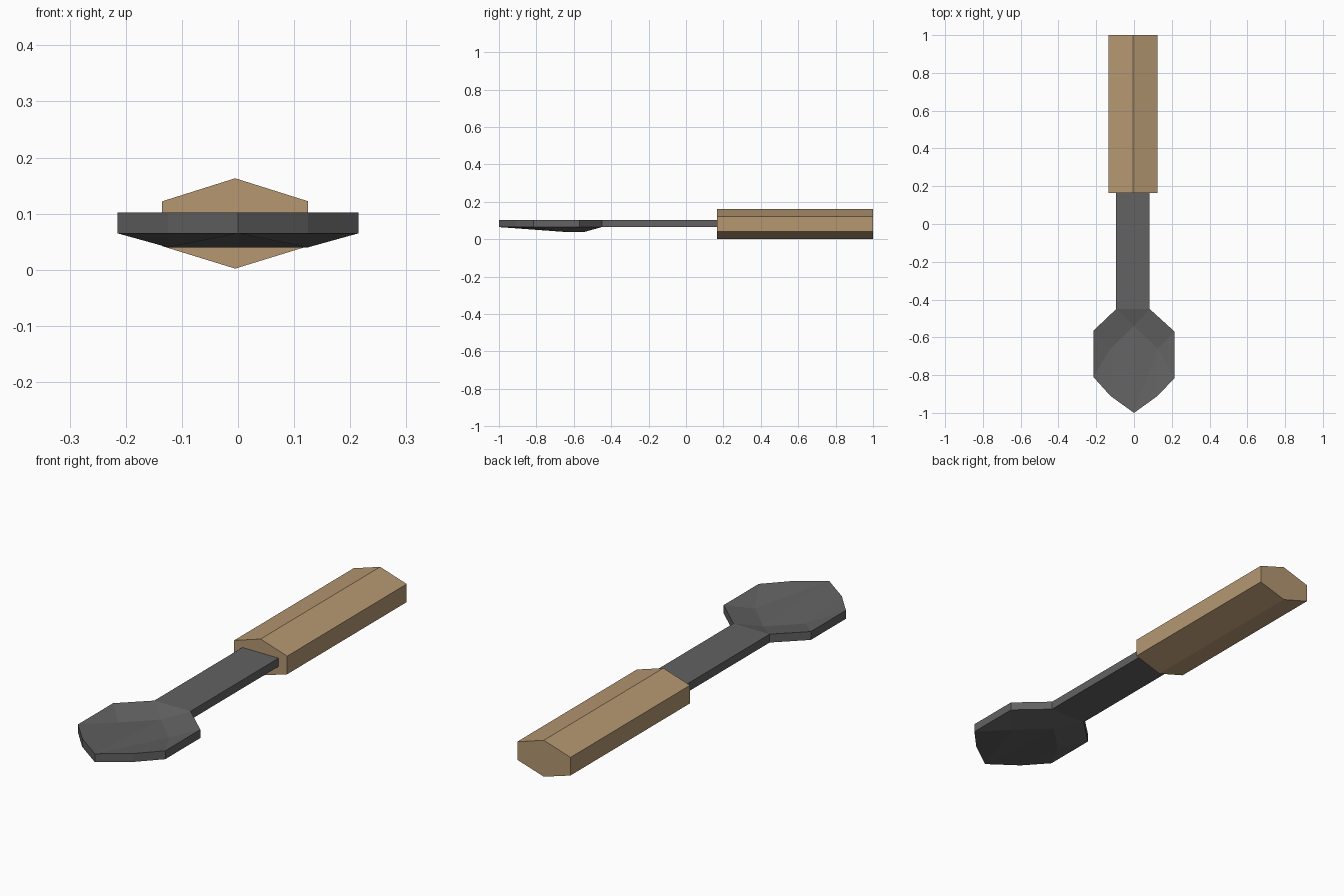
import bpy, bmesh

if "Cube" in bpy.data.objects:
    bpy.data.objects.remove(bpy.data.objects["Cube"])


def material(name, rgb):
    m = bpy.data.materials.new(name)
    m.diffuse_color = (*rgb, 1)
    m.use_nodes = True
    m.node_tree.nodes["Principled BSDF"].inputs["Base Color"].default_value = m.diffuse_color
    return m


def make(name, verts, faces, mat):
    me = bpy.data.meshes.new(name)
    me.from_pydata(verts, [], faces)
    bm = bmesh.new()
    bm.from_mesh(me)
    bmesh.ops.recalc_face_normals(bm, faces=bm.faces)
    bm.to_mesh(me)
    bm.free()
    me.materials.append(mat)
    ob = bpy.data.objects.new(name, me)
    bpy.context.collection.objects.link(ob)
    return ob


def prism(name, profile, y0, y1, mat):
    """Extrude an xz profile along y."""
    n = len(profile)
    verts = [(x, y, z) for y in (y0, y1) for x, z in profile]
    faces = [(i, (i + 1) % n, (i + 1) % n + n, i + n) for i in range(n)]
    faces += [tuple(range(n)), tuple(range(n, 2 * n))]
    return make(name, verts, faces, mat)


wood = material("tan wood", (0.46, 0.31, 0.167))
metal = material("dark grey metal", (0.122, 0.122, 0.122))

# Six-sided wooden handle
prism("handle", [(-0.005, 0.163), (0.125, 0.122), (0.125, 0.042),
                 (-0.005, 0.002), (-0.135, 0.042), (-0.135, 0.122)],
      0.165, 1.0, wood)

# Flat metal shank, ending at the bowl neck
prism("shank", [(-0.094, 0.065), (0.083, 0.065), (0.083, 0.102), (-0.094, 0.102)],
      -0.45, 0.17, metal)

# Dished bowl: rim outline and three sunken points, repeated on two levels
rim = [(-0.094, -0.45), (-0.215, -0.565), (-0.215, -0.81), (-0.125, -0.91),
       (0, -1.0), (0.125, -0.91), (0.215, -0.815), (0.215, -0.57), (0.083, -0.45)]
dish = [(-0.125, -0.66), (0, -0.54), (0.125, -0.66)]
n, dip = len(rim), 0.025
level = n + len(dish)
verts = []
for z in (0.102, 0.065):
    verts += [(x, y, z) for x, y in rim] + [(x, y, z - dip) for x, y in dish]
L, B, R = n, n + 1, n + 2
shell = [(0, B, 8), (0, 1, L, B), (8, B, R, 7), (1, 2, L), (2, 3, L), (3, 4, L),
         (L, 4, B), (B, 4, R), (4, 5, R), (5, 6, R), (6, 7, R)]
faces = shell + [tuple(i + level for i in f) for f in shell]
faces += [(i, (i + 1) % n, (i + 1) % n + level, i + level) for i in range(n)]
make("bowl", verts, faces, metal)
